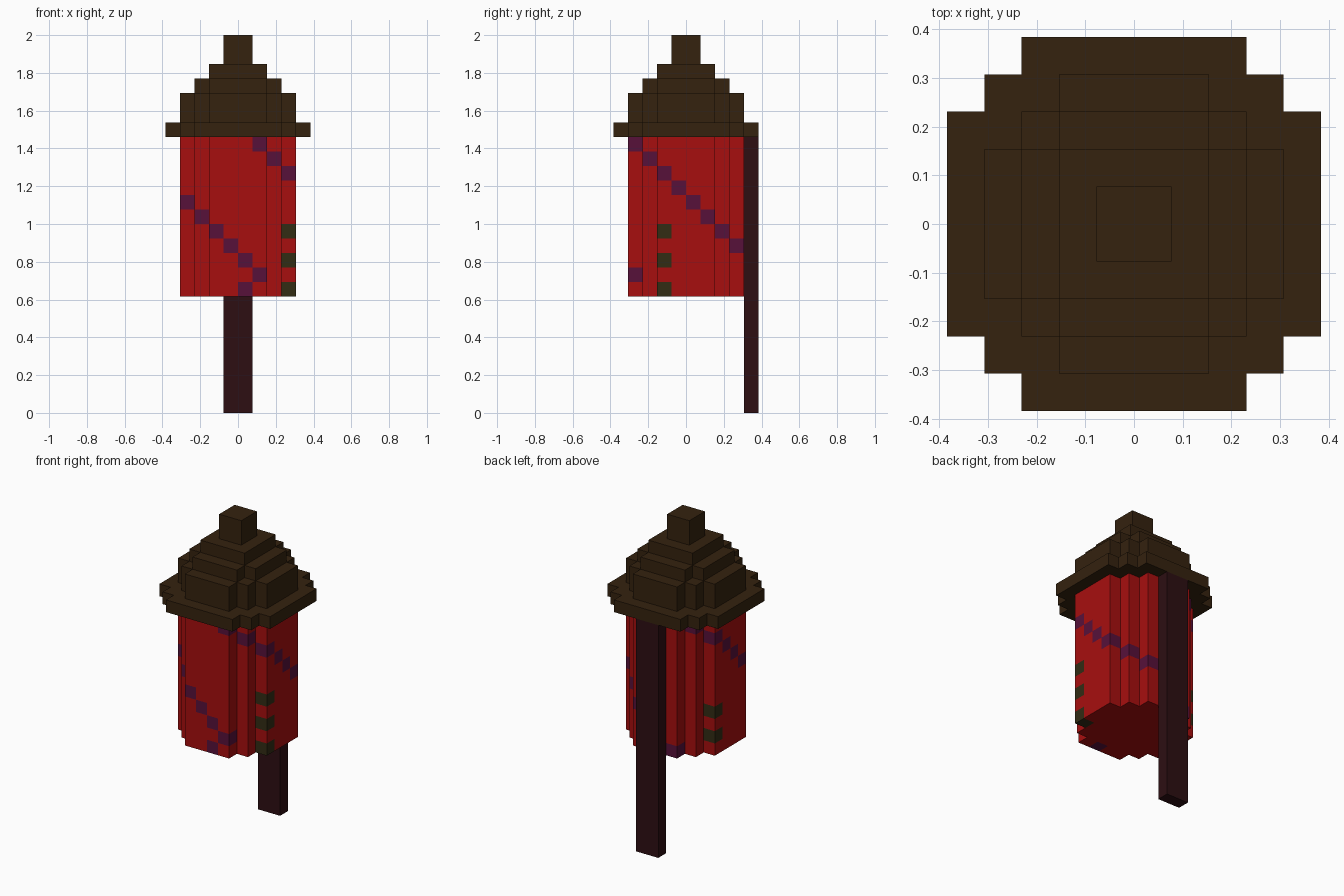
import bpy, bmesh
from mathutils import Vector

U = 2 / 26  # size of one block

cube = bpy.data.objects.get("Cube")
if cube:
    bpy.data.objects.remove(cube, do_unlink=True)


def material(name, rgb):
    mat = bpy.data.materials.new(name)
    mat.use_nodes = True
    mat.diffuse_color = (*rgb, 1)
    mat.node_tree.nodes["Principled BSDF"].inputs["Base Color"].default_value = (*rgb, 1)
    return mat


BROWN = material("dark brown", (0.035, 0.016, 0.0045))
RED = material("red", (0.39, 0.0045, 0.0045))
PURPLE = material("purple", (0.095, 0.0055, 0.042))
GREEN = material("olive", (0.032, 0.025, 0.007))
MAROON = material("dark maroon", (0.026, 0.0045, 0.006))


def plan(*steps):
    """Cells of a stepped round plan made of overlapping centred rectangles."""
    return {(i, j) for hx, hy in steps for i in range(-hx, hx) for j in range(-hy, hy)}


def block_part(name, cells, bottom, top, mats, colour=lambda cell: 0):
    """Outer skin of a block column, with flush faces of one colour merged."""
    solid = {(i, j, k) for i, j in cells for k in range(bottom, top)}
    bm = bmesh.new()
    verts = {}

    def vert(p):
        key = tuple(round(2 * c) for c in p)
        if key not in verts:
            verts[key] = bm.verts.new(p * U)
        return verts[key]

    for cell in sorted(solid):
        centre = Vector(cell) + Vector((0.5, 0.5, 0.5))
        for axis in range(3):
            for sign in (-1, 1):
                n = Vector((0, 0, 0))
                n[axis] = sign
                if tuple(int(c + d) for c, d in zip(cell, n)) in solid:
                    continue
                a = Vector((0, 0, 0))
                a[(axis + 1) % 3] = 0.5
                b = n.cross(a)
                mid = centre + n / 2
                face = bm.faces.new([vert(mid + d) for d in (-a - b, a - b, a + b, b - a)])
                face.material_index = colour(cell)
    bmesh.ops.dissolve_limit(bm, angle_limit=0.01, verts=bm.verts[:], edges=bm.edges[:],
                             delimit={'MATERIAL'})
    mesh = bpy.data.meshes.new(name)
    bm.to_mesh(mesh)
    bm.free()
    for mat in mats:
        mesh.materials.append(mat)
    obj = bpy.data.objects.new(name, mesh)
    bpy.context.collection.objects.link(obj)
    return obj


# Body: two purple bands wind down it, and two columns of olive dots
ROUND = plan((4, 2), (3, 3), (2, 4))
path = [(1, -4), (2, -3), (3, -2), (3, -1), (3, 0), (3, 1), (2, 2), (1, 3),
        (0, 3), (-1, 3), (-2, 3)]
band = {(i, j, 18 - n) for n, (i, j) in enumerate(path)}
# The second band is the first turned half way round, one step further on
band |= {(-1 - i, -1 - j, 19 - n) for n, (i, j) in enumerate(path)}
band |= {(-1, 3, 18), (0, -4, 8)}
dots = {(3, -2, k) for k in (8, 10, 12)} | {(-4, 1, k) for k in (9, 11)}


def body_colour(cell):
    return 1 if cell in band else 2 if cell in dots else 0


block_part("body", ROUND, 8, 19, [RED, PURPLE, GREEN], body_colour)

# Cap: wide brim, then shrinking tiers up to a square tip
block_part("cap_brim", plan((5, 3), (4, 4), (3, 5)), 19, 20, [BROWN])
block_part("cap_lower_tier", ROUND, 20, 22, [BROWN])
block_part("cap_middle_tier", plan((3, 2), (2, 3)), 22, 23, [BROWN])
block_part("cap_upper_tier", plan((2, 2)), 23, 24, [BROWN])
block_part("cap_tip", plan((1, 1)), 24, 26, [BROWN])

# Stick along the back
block_part("stick", {(-1, 4), (0, 4)}, 0, 19, [MAROON])
